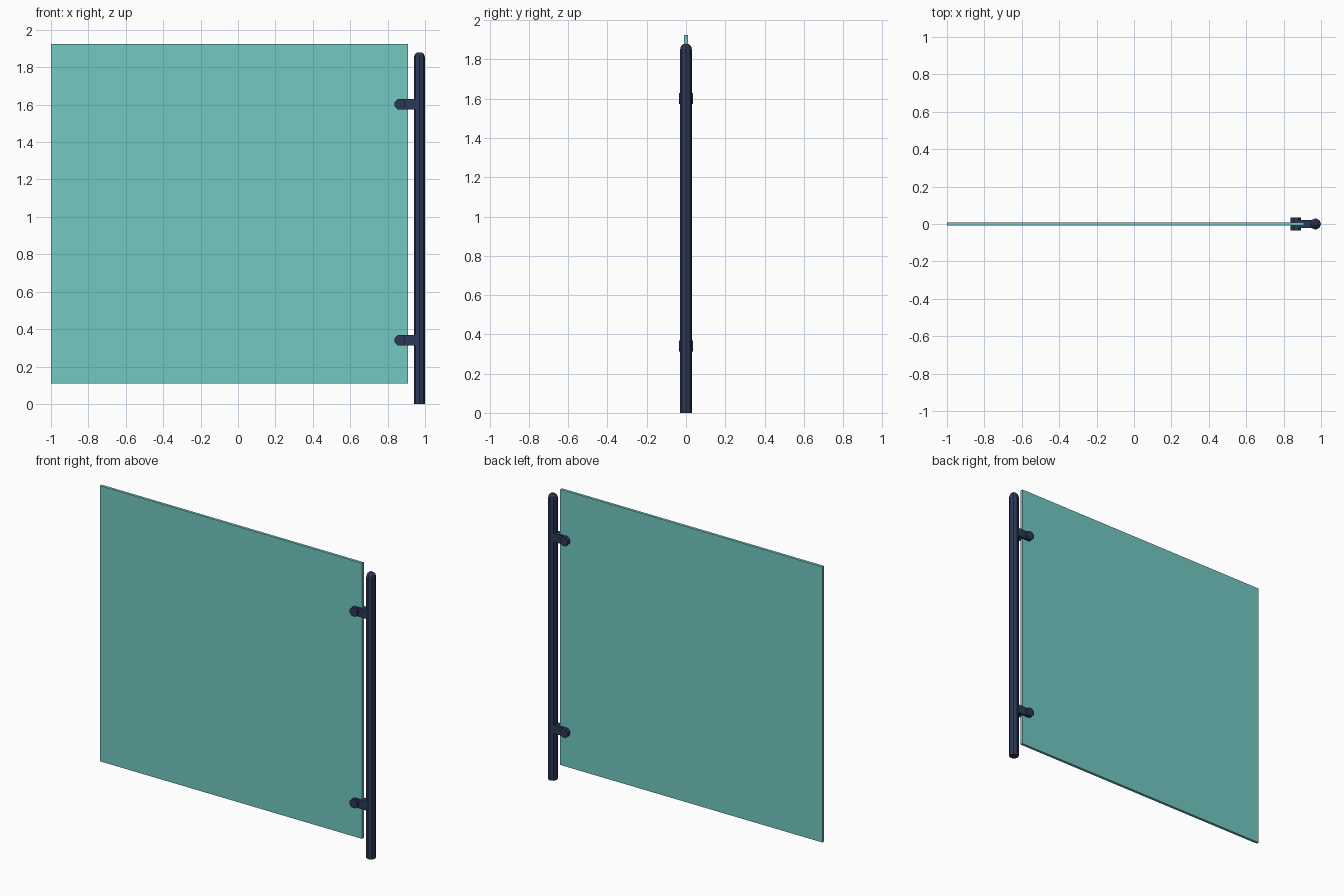
import bpy, bmesh, math
from mathutils import Matrix

if "Cube" in bpy.data.objects:
    bpy.data.objects.remove(bpy.data.objects["Cube"])


def material(name, color):
    m = bpy.data.materials.new(name)
    m.diffuse_color = color
    m.use_nodes = True
    m.node_tree.nodes["Principled BSDF"].inputs["Base Color"].default_value = m.diffuse_color
    return m


GLASS = material("teal_glass", (0.17, 0.58, 0.54, 1))
METAL = material("navy_metal", (0.025, 0.04, 0.095, 1))


def finish(bm, name, mat):
    bmesh.ops.recalc_face_normals(bm, faces=bm.faces)
    mesh = bpy.data.meshes.new(name)
    bm.to_mesh(mesh)
    bm.free()
    ob = bpy.data.objects.new(name, mesh)
    ob.data.materials.append(mat)
    bpy.context.collection.objects.link(ob)
    return ob


def box(name, x0, x1, y0, y1, z0, z1, mat):
    bm = bmesh.new()
    bmesh.ops.create_cube(bm, size=1)
    for v in bm.verts:
        v.co.x = (x0 + x1) / 2 + v.co.x * (x1 - x0)
        v.co.y = (y0 + y1) / 2 + v.co.y * (y1 - y0)
        v.co.z = (z0 + z1) / 2 + v.co.z * (z1 - z0)
    return finish(bm, name, mat)


def lathe(name, profile, sides, matrix, mat):
    """Faceted solid from (radius, height) rings."""
    bm = bmesh.new()
    rings = [[bm.verts.new((r * math.cos(2 * math.pi * i / sides),
                            r * math.sin(2 * math.pi * i / sides), h))
              for i in range(sides)] for r, h in profile]
    for a, b in zip(rings, rings[1:]):
        for i in range(sides):
            j = (i + 1) % sides
            bm.faces.new((a[i], a[j], b[j], b[i]))
    bm.faces.new(rings[0])
    bm.faces.new(rings[-1])
    bm.transform(matrix)
    return finish(bm, name, mat)


# Glass leaf
box("glass_panel", -1, 0.91, -0.009, 0.009, 0.11, 1.925, GLASS)

# Hinge post with domed tip
lathe("hinge_post", [(0.03, 0), (0.03, 1.852), (0.025, 1.869), (0.012, 1.88)],
      8, Matrix.Translation((0.97, 0, 0)), METAL)

# Two glass clamps, each an arm and a through bolt
for label, z in (("lower", 0.34), ("upper", 1.602)):
    box(label + "_clamp_arm", 0.865, 0.96, -0.022, 0.022, z - 0.028, z + 0.028, METAL)
    turn = Matrix.Translation((0.866, 0, z)) @ Matrix.Rotation(math.pi / 2, 4, 'X') \
        @ Matrix.Rotation(math.pi / 8, 4, 'Z')
    lathe(label + "_clamp_bolt", [(0.0305, -0.036), (0.0305, 0.036)], 8, turn, METAL)
